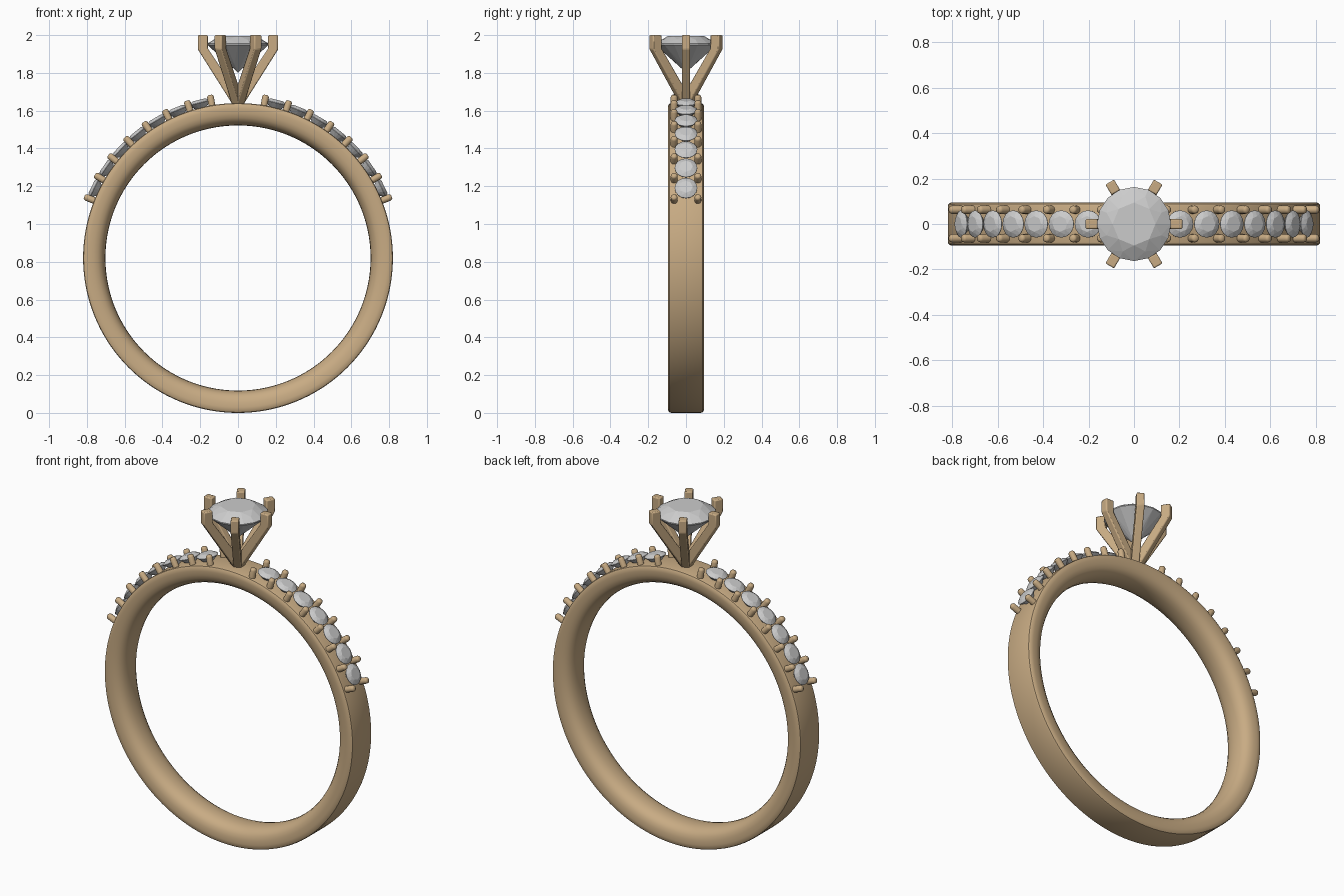
import bpy, bmesh
from math import sin, cos, pi, radians
from mathutils import Matrix, Vector

if "Cube" in bpy.data.objects:
    bpy.data.objects.remove(bpy.data.objects["Cube"])

ZC = 0.82                      # centre height of the finger hole

gold = bpy.data.materials.new("gold")
gold.diffuse_color = (0.58, 0.41, 0.23, 1)
gold.use_nodes = True
gold.node_tree.nodes["Principled BSDF"].inputs["Base Color"].default_value = gold.diffuse_color


def finish(name, bm, mat=None, smooth=None):
    bmesh.ops.recalc_face_normals(bm, faces=bm.faces)
    me = bpy.data.meshes.new(name)
    bm.to_mesh(me)
    bm.free()
    if mat:
        me.materials.append(mat)
    ob = bpy.data.objects.new(name, me)
    bpy.context.collection.objects.link(ob)
    if smooth:
        bpy.ops.object.select_all(action='DESELECT')
        ob.select_set(True)
        bpy.context.view_layer.objects.active = ob
        bpy.ops.object.shade_smooth_by_angle(angle=radians(smooth))
    return ob


def copy(ob, name, matrix):
    new = bpy.data.objects.new(name, ob.data)
    bpy.context.collection.objects.link(new)
    for m in ob.modifiers:
        b = new.modifiers.new(m.name, m.type)
        b.width, b.segments = m.width, m.segments
    new.matrix_world = matrix
    return new


# band: comfort-fit section (radius, y) swept round the y axis
half = [(0.82, 0.078), (0.817, 0.088), (0.807, 0.094), (0.79, 0.095), (0.765, 0.093),
        (0.742, 0.086), (0.724, 0.073), (0.711, 0.053), (0.704, 0.028)]
section = half + [(0.702, 0)] + [(r, -y) for r, y in reversed(half)]
N = 144
bm = bmesh.new()
rings = []
for i in range(N):
    a = 2 * pi * i / N
    rings.append([bm.verts.new((r * sin(a), y, ZC + r * cos(a))) for r, y in section])
for i in range(N):
    p, q = rings[i], rings[(i + 1) % N]
    for j in range(len(section)):
        k = (j + 1) % len(section)
        bm.faces.new((p[j], p[k], q[k], q[j]))
finish("band", bm, gold, 40)


# brilliant-cut stone of unit girdle radius, girdle at z = 0
def brilliant(name):
    bm = bmesh.new()

    def ring(n, r, z, off=0):
        for i in range(n):
            a = 2 * pi * (i + off) / n
            bm.verts.new((r * cos(a), r * sin(a), z))
    ring(8, 0.58, 0.27)            # table
    ring(8, 0.80, 0.15, 0.5)       # crown kites
    ring(16, 1.0, 0.02)            # girdle
    ring(16, 1.0, -0.02)
    ring(8, 0.30, -0.66, 0.5)      # pavilion
    bm.verts.new((0, 0, -0.92))    # culet
    bmesh.ops.convex_hull(bm, input=bm.verts[:])
    bmesh.ops.dissolve_limit(bm, angle_limit=radians(1), verts=bm.verts[:], edges=bm.edges[:])
    return finish(name, bm)


centre = brilliant("centre_stone")
centre.matrix_world = Matrix.Translation((0, 0, 1.952)) @ Matrix.Diagonal((0.163, 0.163, 0.163, 1))


# six claws: bent arm profile (radius, z) given thickness
arm = [(0.0, 1.62), (0.03, 1.635), (0.213, 1.925), (0.213, 2.0), (0.16, 2.0), (0.16, 1.93), (0.0, 1.69)]
bm = bmesh.new()
face = bm.faces.new([bm.verts.new((r, -0.022, z)) for r, z in arm])
ext = bmesh.ops.extrude_face_region(bm, geom=[face])
bmesh.ops.translate(bm, vec=Vector((0, 0.044, 0)),
                    verts=[v for v in ext["geom"] if isinstance(v, bmesh.types.BMVert)])
claw = finish("claw_0", bm, gold, 30)
bev = claw.modifiers.new("Bevel", 'BEVEL')
bev.width, bev.segments = 0.006, 2
for i in range(1, 6):
    copy(claw, f"claw_{i}", Matrix.Rotation(i * pi / 3, 4, 'Z'))


# domed bead prong, standing along z at ring radius
bm = bmesh.new()
prof = [(0.018, 0.79), (0.018, 0.864), (0.015, 0.872), (0.009, 0.876)]
S = 16
levels = [[bm.verts.new((r * cos(2 * pi * i / S), r * sin(2 * pi * i / S), z)) for i in range(S)]
          for r, z in prof]
for lo, hi in zip(levels, levels[1:]):
    for i in range(S):
        j = (i + 1) % S
        bm.faces.new((lo[i], lo[j], hi[j], hi[i]))
bm.faces.new(levels[0])
bm.faces.new(levels[-1])
bead = finish("bead_prong", bm, gold, 50)
stone = brilliant("side_stone")

# rows of seven stones and eight prong pairs on each shoulder
START, STEP = 9.7, 8.36
up = Matrix.Translation((0, 0, ZC))
for side, label in ((1, "right"), (-1, "left")):
    for i in range(8):
        tilt = up @ Matrix.Rotation(radians(side * (START + STEP * i)), 4, 'Y')
        for y in (-0.063, 0.063):
            row = "front" if y < 0 else "back"
            copy(bead, f"bead_{label}_{row}_{i}", tilt @ Matrix.Translation((0, y, 0)))
        if i < 7:
            tilt = up @ Matrix.Rotation(radians(side * (START + STEP * (i + 0.5))), 4, 'Y')
            copy(stone, f"side_stone_{label}_{i}", tilt @ Matrix.Translation((0, 0, 0.846))
                 @ Matrix.Diagonal((0.06, 0.06, 0.06, 1)))
for ob in (bead, stone):
    bpy.data.objects.remove(ob)
